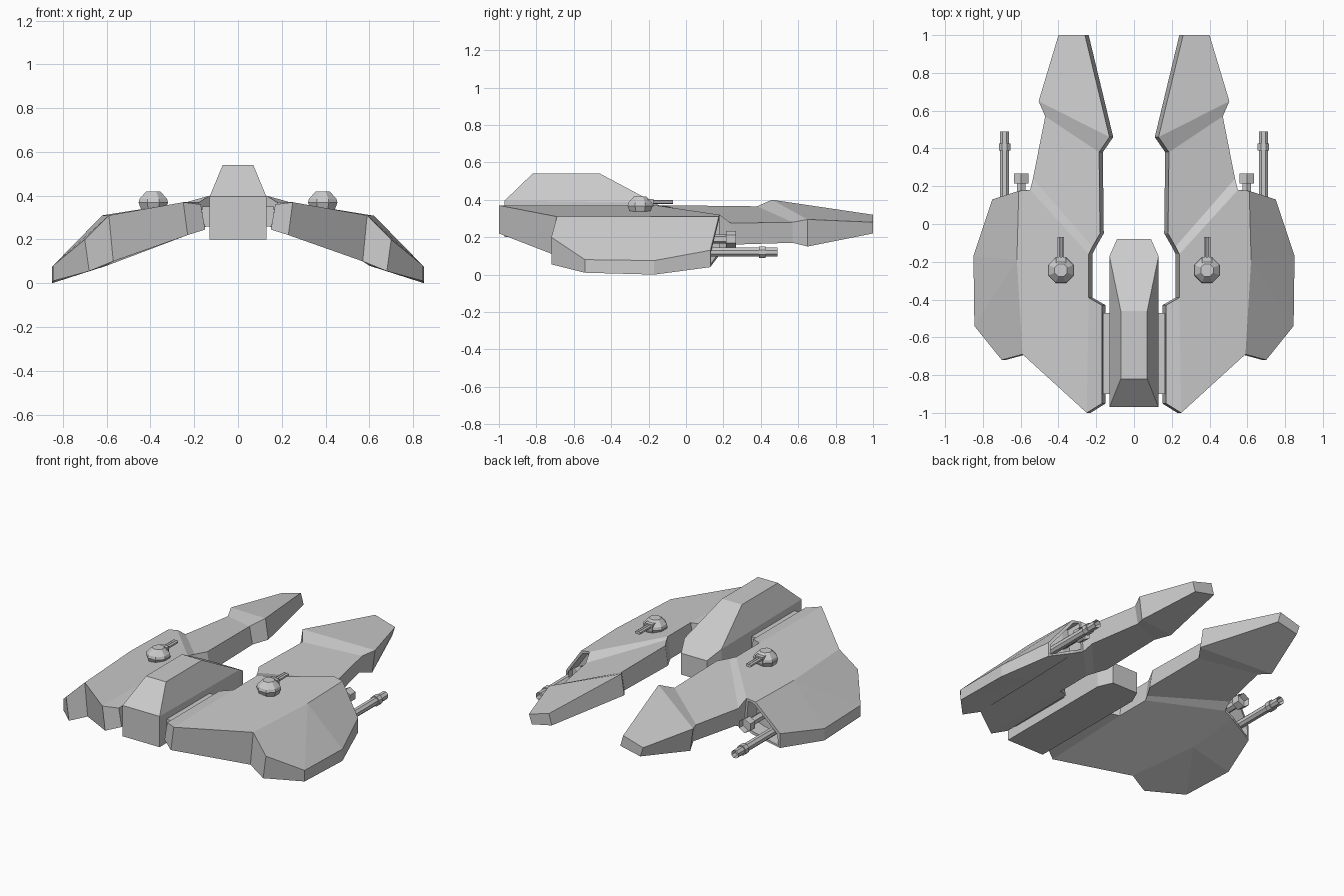
import bpy, bmesh, math
from mathutils import Vector, Matrix

if "Cube" in bpy.data.objects:
    bpy.data.objects.remove(bpy.data.objects["Cube"])


def finish(name, bm, mirror=True):
    bmesh.ops.recalc_face_normals(bm, faces=bm.faces[:])
    me = bpy.data.meshes.new(name)
    bm.to_mesh(me)
    bm.free()
    ob = bpy.data.objects.new(name, me)
    bpy.context.collection.objects.link(ob)
    if mirror:
        ob.modifiers.new("mirror", 'MIRROR')
    return ob


def stack(name, rings, sides, origin, along_y=False, bore=0.0):
    """Loft of regular polygons (distance, radius), optional hollow muzzle."""
    bm = bmesh.new()
    loops = []
    for d, r in rings:
        loop = []
        for i in range(sides):
            a = 2 * math.pi * (i + 0.5) / sides
            loop.append(bm.verts.new((r * math.cos(a), r * math.sin(a), d)))
        loops.append(loop)
    for a, b in zip(loops, loops[1:]):
        for i in range(sides):
            j = (i + 1) % sides
            bm.faces.new((a[i], a[j], b[j], b[i]))
    bm.faces.new(loops[0][::-1])
    end = bm.faces.new(loops[-1])
    if bore:
        bmesh.ops.inset_region(bm, faces=[end], thickness=bore)
        bmesh.ops.inset_region(bm, faces=[end], thickness=0.001)
        bmesh.ops.translate(bm, verts=end.verts[:], vec=(0, 0, -0.04))
    rot = Matrix.Rotation(-math.pi / 2, 4, 'X') if along_y else Matrix()
    bm.transform(Matrix.Translation(origin) @ rot)
    return finish(name, bm)


def box(name, lo, hi):
    bm = bmesh.new()
    bmesh.ops.create_cube(bm, size=1)
    lo, hi = Vector(lo), Vector(hi)
    for v in bm.verts:
        v.co = (lo + hi) / 2 + v.co * (hi - lo)
    return finish(name, bm)


# Central hull: convex shape with raised ridge and chamfered nose
hull = [(.13, -.97, .2), (.13, -.17, .2), (.09, -.08, .2),
        (.13, -.97, .395), (.13, -.17, .385), (.09, -.08, .335),
        (.07, -.82, .54), (.07, -.46, .54)]
bm = bmesh.new()
for x, y, z in hull:
    bm.verts.new((x, y, z))
    bm.verts.new((-x, y, z))
bmesh.ops.convex_hull(bm, input=bm.verts[:])
bmesh.ops.dissolve_limit(bm, angle_limit=0.02, verts=bm.verts[:], edges=bm.edges[:])
finish("central_hull", bm, mirror=False)

# Wing with front prong: x, y, top z, bottom z
plate = [(.17, -.95, .36, .245), (.25, -1, .37, .22), (.59, -.69, .31, .10),
         (.70, -.72, .20, .055), (.845, -.54, .08, .01), (.85, -.17, .075, 0),
         (.75, .13, .13, .04), (.61, .175, .31, .10), (.55, .18, .32, .13),
         (.24, -.16, .37, .235), (.24, -.39, .37, .235), (.17, -.43, .36, .25),
         (.62, -.19, .31, .08)]
prong = [(.22, -.12, .37, .24), (.535, .24, .275, .16), (.18, -.05, .37, .25),
         (.185, .38, .365, .255), (.47, .57, .28, .17), (.13, .46, .40, .27),
         (.505, .65, .295, .15), (.26, 1, .32, .25), (.40, 1, .28, .22)]
cells = [(0, 1, 10, 11), (1, 2, 12, 7, 8, 9, 10), (2, 3, 4, 12), (4, 5, 12),
         (5, 6, 7, 12), (9, 8, 14, 13), (13, 14, 17, 16, 15),
         (16, 17, 19, 18), (18, 19, 21, 20)]
bm = bmesh.new()
top, bot = [], []
for x, y, zt, zb in plate + prong:
    top.append(bm.verts.new((x, y, zt)))
    bot.append(bm.verts.new((x - (.02 if x < .72 else 0), y, zb)))
edges = {(c[i], c[(i + 1) % len(c)]) for c in cells for i in range(len(c))}
for c in cells:
    bm.faces.new([top[i] for i in c])
    bm.faces.new([bot[i] for i in reversed(c)])
bay = []
for a, b in edges:
    if (b, a) not in edges:
        f = bm.faces.new((top[b], top[a], bot[a], bot[b]))
        if {a, b} in ({6, 7}, {7, 8}):
            bay.append(f)
# Recessed gun bay in the wing front
bmesh.ops.recalc_face_normals(bm, faces=bm.faces[:])
bmesh.ops.inset_region(bm, faces=bay, thickness=.018)
bmesh.ops.inset_region(bm, faces=bay, thickness=.001)
bmesh.ops.translate(bm, verts=list({v for f in bay for v in f.verts}), vec=(0, -.1, 0))
finish("wing", bm)

# Struts joining hull and wings
box("wing_strut", (.11, -.90, .26), (.165, -.47, .35))
box("wing_strut_rib", (.11, -.88, .285), (.19, -.49, .325))

# Long wing cannon with collar, and short gun beside it
stack("long_cannon", [(.03, .026), (.39, .026), (.39, .033), (.425, .033),
                      (.425, .026), (.49, .026)], 8, (.685, 0, .12), True, .009)
stack("short_gun", [(.04, .025), (.215, .025), (.215, .044), (.268, .044)],
      6, (.597, 0, .19), True, .014)

# Top turrets with twin barrels
stack("turret", [(.325, .055), (.368, .073), (.385, .068), (.418, .036)], 8, (.387, -.245, 0))
box("turret_mantlet", (.36, -.23, .365), (.414, -.175, .405))
for x in (.379, .395):
    stack("turret_barrel", [(-.22, .011), (-.07, .011)], 6, (x, 0, .388), True)
